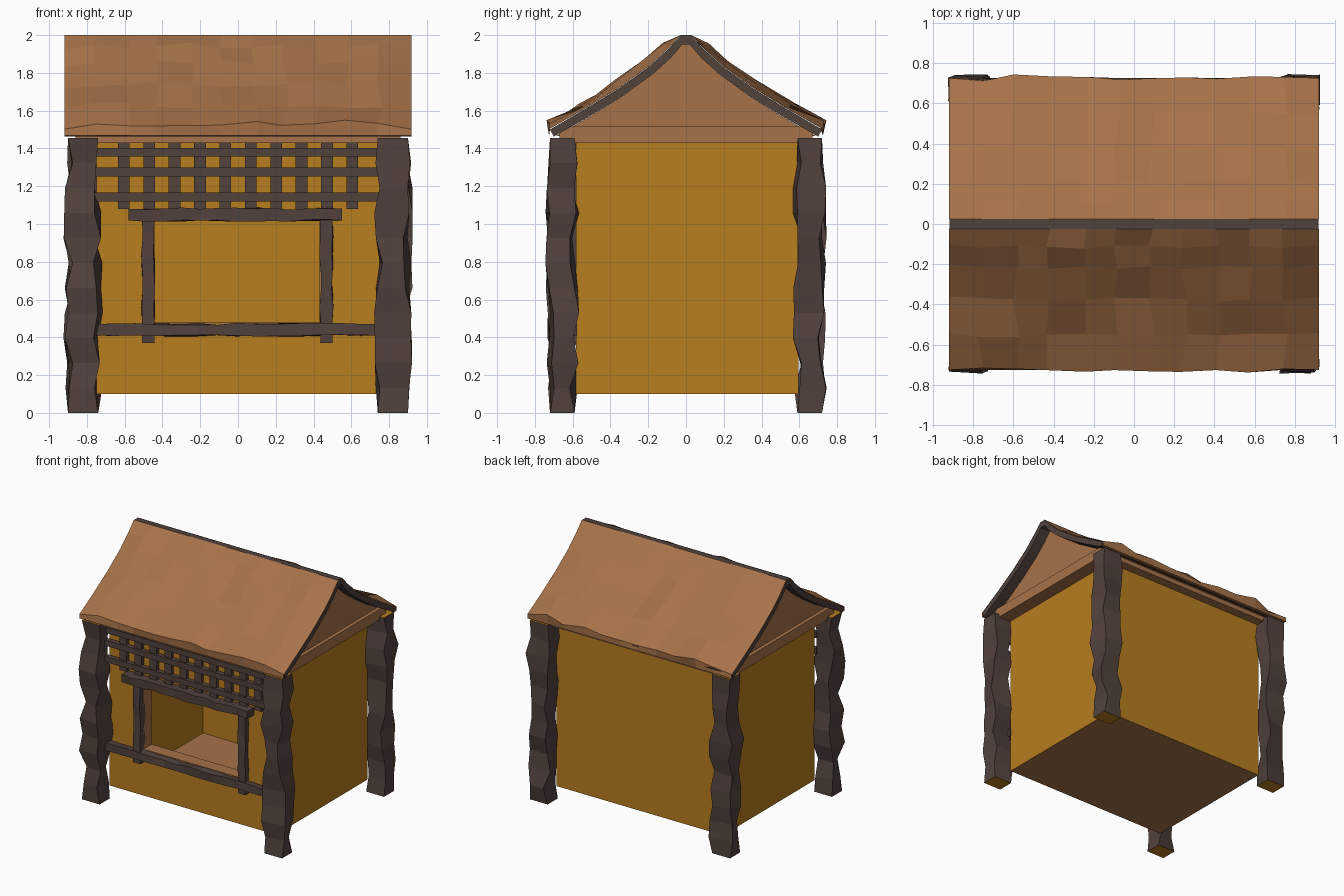
import bpy, bmesh, random
from mathutils import Vector

if "Cube" in bpy.data.objects:
    bpy.data.objects.remove(bpy.data.objects["Cube"])

random.seed(11)


def material(name, rgb):
    m = bpy.data.materials.new(name)
    m.diffuse_color = (*rgb, 1)
    m.use_nodes = True
    m.node_tree.nodes["Principled BSDF"].inputs["Base Color"].default_value = m.diffuse_color
    return m


OCHRE = material("ochre plaster", (0.48, 0.205, 0.013))
BROWN = material("roof brown", (0.385, 0.168, 0.066))
DARK = material("dark timber", (0.082, 0.054, 0.046))


def finish(bm, name, mats, rule=None):
    bmesh.ops.recalc_face_normals(bm, faces=bm.faces)
    me = bpy.data.meshes.new(name)
    if rule:
        bm.normal_update()
        for f in bm.faces:
            f.material_index = rule(f)
    bm.to_mesh(me)
    bm.free()
    for m in mats:
        me.materials.append(m)
    ob = bpy.data.objects.new(name, me)
    bpy.context.collection.objects.link(ob)
    return ob


def box(name, x, y, z, mat):
    bm = bmesh.new()
    bmesh.ops.create_cube(bm, size=1)
    for v in bm.verts:
        v.co = [(a + b) / 2 + c * (b - a) for (a, b), c in zip((x, y, z), v.co)]
    return finish(bm, name, [mat])


def beam(name, start, end, u, v, segs, jitter, mats):
    """Rough-hewn square beam: jittered rings lofted from start to end; u, v are half-sizes."""
    start, end, u, v = map(Vector, (start, end, u, v))
    bm = bmesh.new()
    rings = []
    for i in range(segs + 1):
        c = start.lerp(end, i / segs)
        k = jitter if 0 < i < segs else 0
        rings.append([bm.verts.new(c + a * u + b * v
                      + u.normalized() * random.uniform(-k, k)
                      + v.normalized() * random.uniform(-k, k))
                      for a, b in ((-1, -1), (1, -1), (1, 1), (-1, 1))])
    for r, s in zip(rings, rings[1:]):
        for j in range(4):
            bm.faces.new((r[j], r[(j + 1) % 4], s[(j + 1) % 4], s[j]))
    bm.faces.new(rings[0])
    bm.faces.new(rings[-1])
    axis = (end - start).normalized()
    cut_end = (lambda f: int(abs(f.normal.dot(axis)) > 0.95)) if len(mats) > 1 else None
    return finish(bm, name, mats, cut_end)


# Corner posts with ochre sawn ends
for sx in (-1, 1):
    for sy in (-1, 1):
        beam("corner_post", (sx * .82, sy * .655, 0), (sx * .82, sy * .655, 1.455),
             (.08, 0, 0), (0, .065, 0), 11, .026, [DARK, OCHRE])

# Floor and plaster walls between the posts, front wall built around the opening
X, Y, T = .75, .595, .06
F, FT = -.582, .10
Z0, Z1 = .10, 1.43
box("floor", (-X + .003, X - .003), (F + .003, Y - .003), (Z0 - .001, Z0 + .015), BROWN)
for s in (-1, 1):
    box("side_wall", tuple(sorted((s * X, s * (X - T)))), (F, Y), (Z0, Z1), OCHRE)
box("back_wall", (-X, X), (Y - T, Y), (Z0, Z1), OCHRE)
L, R, B, H = -.45, .44, .47, 1.03
fy = (F, F + FT)
box("front_wall_left", (-X, L), fy, (Z0, Z1), OCHRE)
box("front_wall_right", (R, X), fy, (Z0, Z1), OCHRE)
box("front_wall_bottom", (L, R), fy, (Z0, B), OCHRE)
box("front_wall_top", (L, R), fy, (H, Z1), OCHRE)

# Brown lining of the opening
ly = (F - .002, F + FT + .002)
box("opening_lining_left", (L, L + .008), ly, (B, H), BROWN)
box("opening_lining_right", (R - .008, R), ly, (B, H), BROWN)
box("opening_lining_sill", (L, R), ly, (B, B + .008), BROWN)
box("opening_lining_head", (L, R), ly, (H - .008, H), BROWN)

# Rough opening frame
fv = (0, 0, .031)
beam("sill_beam", (-.76, -.61, .44), (.76, -.61, .44), (0, .032, 0), fv, 14, .006, [DARK])
beam("lintel", (-.58, -.62, 1.05), (.55, -.62, 1.05), (0, .047, 0), fv, 12, .007, [DARK])
for x in (-.475, .468):
    beam("jamb", (x, -.595, .37), (x, -.595, 1.03), (.033, 0, 0), (0, .028, 0), 7, .006, [DARK])

# Lattice above the opening
for i in range(10):
    x = -.605 + i * .1345
    box("lattice_upright", (x - .031, x + .031), (-.612, -.57), (1.08, 1.43), DARK)
for z in (1.143, 1.275, 1.38):
    box("lattice_rail", (-.76, .76), (-.628, -.59), (z - .023, z + .023), DARK)

# Ceiling slab resting on the walls
box("ceiling_slab", (-.86, .86), (-.67, .67), (1.43, 1.515), BROWN)

# Roof profile from ridge to eave (y, z)
PROFILE = [(.025, 2.0), (.10, 1.92), (.20, 1.83), (.36, 1.715), (.54, 1.605), (.72, 1.50)]
INNER = [(.02, 1.95), (.08, 1.88), (.18, 1.79), (.34, 1.675), (.52, 1.565), (.70, 1.463)]


def extrude_x(name, pts, x, mats):
    bm = bmesh.new()
    ends = [[bm.verts.new((s * x, y, z)) for y, z in pts] for s in (-1, 1)]
    n = len(pts)
    for j in range(n):
        k = (j + 1) % n
        bm.faces.new((ends[0][j], ends[0][k], ends[1][k], ends[1][j]))
    bm.faces.new(ends[0])
    bm.faces.new(ends[1])
    return finish(bm, name, mats)


def mirrored(pts):
    return [(-y, z) for y, z in reversed(pts)] + pts


# Gable fill and dark roof boards
extrude_x("gable", [(y * .98, z + .004) for y, z in mirrored(INNER)], .83, [BROWN])
extrude_x("roof_boards", mirrored(PROFILE) + mirrored(INNER)[::-1], .918, [DARK])

# Uneven thatch laid on each slope, with a ragged eave lip
NX = 11
for s, name in ((-1, "front_thatch"), (1, "back_thatch")):
    bm = bmesh.new()
    rows = []
    for j, (y, z) in enumerate(PROFILE):
        row = []
        for i in range(NX + 1):
            inside = 0 < i < NX
            x = -.919 + 1.838 * i / NX + (random.uniform(-.02, .02) if inside else 0)
            h = random.uniform(.006, .05) if inside else .002
            if j == 0:
                co = (x, s * y, z + .001)
            elif j == 5:
                co = (x, s * (y + (random.uniform(-.01, .025) if inside else .005)), z + h)
            else:
                co = (x, s * (y + h * .5), z + h * .85)
            row.append(bm.verts.new(co))
        rows.append(row)
    # lip and underside return
    for y, z in ((.725, 1.468), (.69, 1.468)):
        rows.append([bm.verts.new((v.co.x, s * y, z)) for v in rows[5]])
    for a, b in zip(rows, rows[1:]):
        for i in range(NX):
            bm.faces.new((a[i], a[i + 1], b[i + 1], b[i]))
    finish(bm, name, [BROWN])
